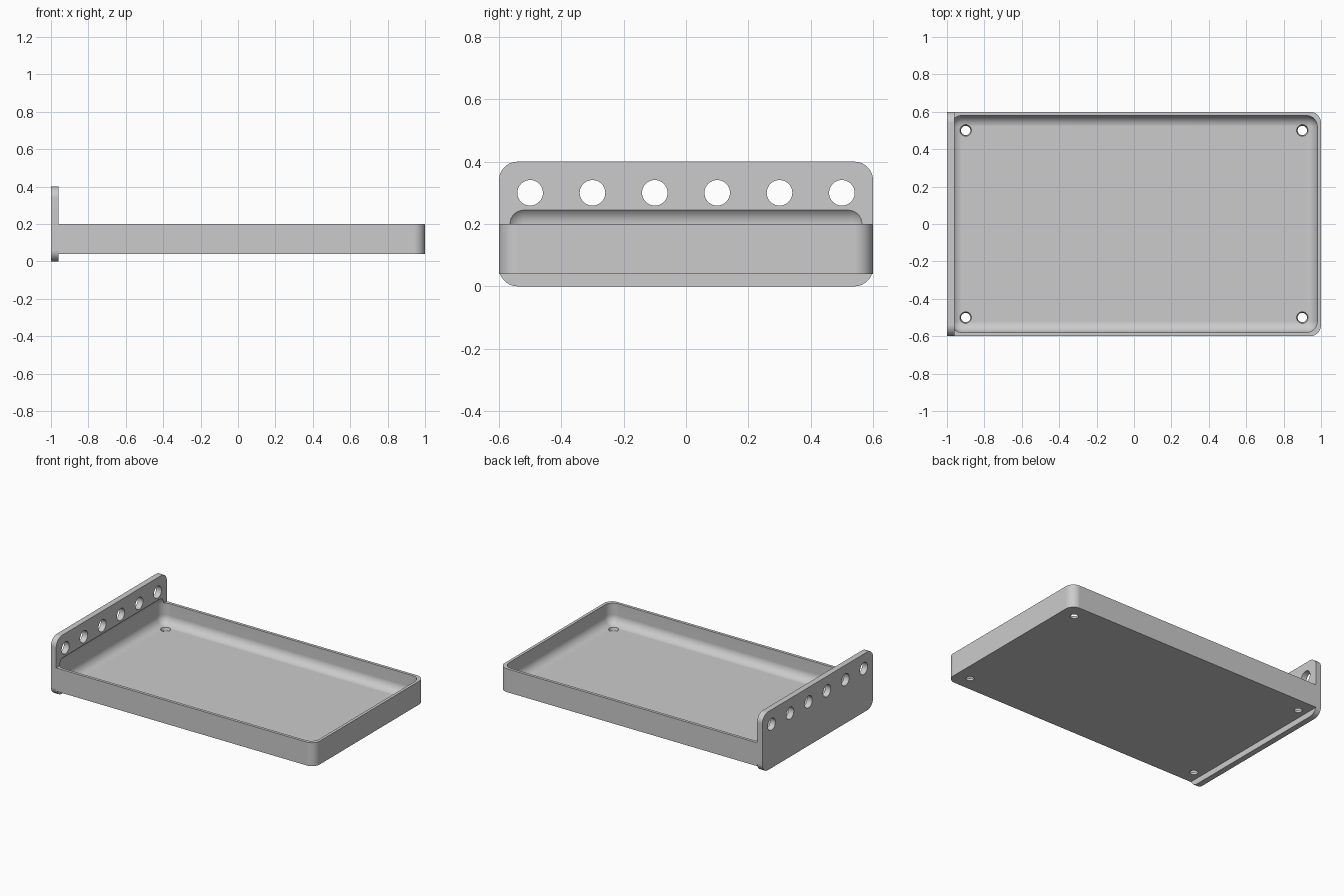
import bpy, bmesh, math
from mathutils import Matrix, Vector

if "Cube" in bpy.data.objects:
    bpy.data.objects.remove(bpy.data.objects["Cube"], do_unlink=True)

ROUND = 0.06      # fillet radius used on every rounded corner
STEPS = 10        # segments per fillet
WALL_X = -0.96    # where the tray meets the end plate

grey = bpy.data.materials.new("plain_grey")
grey.use_nodes = True
grey.diffuse_color = (0.6, 0.6, 0.6, 1)
grey.node_tree.nodes["Principled BSDF"].inputs["Base Color"].default_value = (0.6, 0.6, 0.6, 1)


def make_object(name, bm):
    bmesh.ops.recalc_face_normals(bm, faces=bm.faces)
    mesh = bpy.data.meshes.new(name)
    bm.to_mesh(mesh)
    bm.free()
    obj = bpy.data.objects.new(name, mesh)
    bpy.context.collection.objects.link(obj)
    mesh.materials.append(grey)
    return obj


def rounded_box(name, low, high, choose):
    """Box between two corners, with the edges picked by choose rounded."""
    low, high = Vector(low), Vector(high)
    bm = bmesh.new()
    bmesh.ops.create_cube(bm, size=1)
    for v in bm.verts:
        v.co = Vector([l + (c + 0.5) * (h - l) for l, h, c in zip(low, high, v.co)])
    edges = [e for e in bm.edges if choose(*e.verts)]
    bmesh.ops.bevel(bm, geom=edges, offset=ROUND, offset_type='OFFSET',
                    segments=STEPS, profile=0.5, affect='EDGES')
    return make_object(name, bm)


def drills(name, places, r_start, r_end, depth, turn):
    """A row of round cutters as one object."""
    bm = bmesh.new()
    for p in places:
        bmesh.ops.create_cone(bm, cap_ends=True, segments=40, radius1=r_start,
                              radius2=r_end, depth=depth,
                              matrix=Matrix.Translation(p) @ turn)
    return make_object(name, bm)


def cut(obj, cutters):
    bpy.ops.object.select_all(action='DESELECT')
    obj.select_set(True)
    bpy.context.view_layer.objects.active = obj
    for c in cutters:
        c.hide_render = True
        mod = obj.modifiers.new("cut", 'BOOLEAN')
        mod.operation = 'DIFFERENCE'
        mod.solver = 'EXACT'
        mod.object = c
        bpy.ops.object.modifier_apply(modifier=mod.name)
    bpy.ops.object.shade_smooth_by_angle(angle=math.radians(30))
    weighted = obj.modifiers.new("even_shading", 'WEIGHTED_NORMAL')
    weighted.keep_sharp = True


# Tray body, rounded on the two free upright corners
tray = rounded_box("tray", (WALL_X, -0.6, 0.04), (1, 0.6, 0.2),
                   lambda a, b: a.co.x > 0 and b.co.x > 0 and abs(a.co.z - b.co.z) > 0.01)

# Upright end plate, rounded on its four corners
plate = rounded_box("end_plate", (-1, -0.6, 0), (WALL_X, 0.6, 0.4),
                    lambda a, b: abs(a.co.x - b.co.x) > 0.01)

# Fully rounded hollow that also bites shallowly into the plate
hollow = rounded_box("hollow_cutter", (-0.98, -0.58, 0.06), (0.98, 0.58, 0.26),
                     lambda a, b: True)

# Tapered mounting holes in the floor and a row of holes in the plate
floor_drills = drills("floor_hole_cutter",
                      [Vector((x, y, 0.05)) for x in (-0.9, 0.9) for y in (-0.5, 0.5)],
                      0.022, 0.034, 0.04, Matrix.Identity(4))
plate_drills = drills("plate_hole_cutter",
                      [Vector((-0.98, -0.5 + 0.2 * i, 0.3)) for i in range(6)],
                      0.041, 0.041, 0.2, Matrix.Rotation(math.pi / 2, 4, 'Y'))

cut(tray, [hollow, floor_drills])
cut(plate, [hollow, plate_drills])

for helper in (hollow, floor_drills, plate_drills):
    bpy.data.objects.remove(helper, do_unlink=True)
